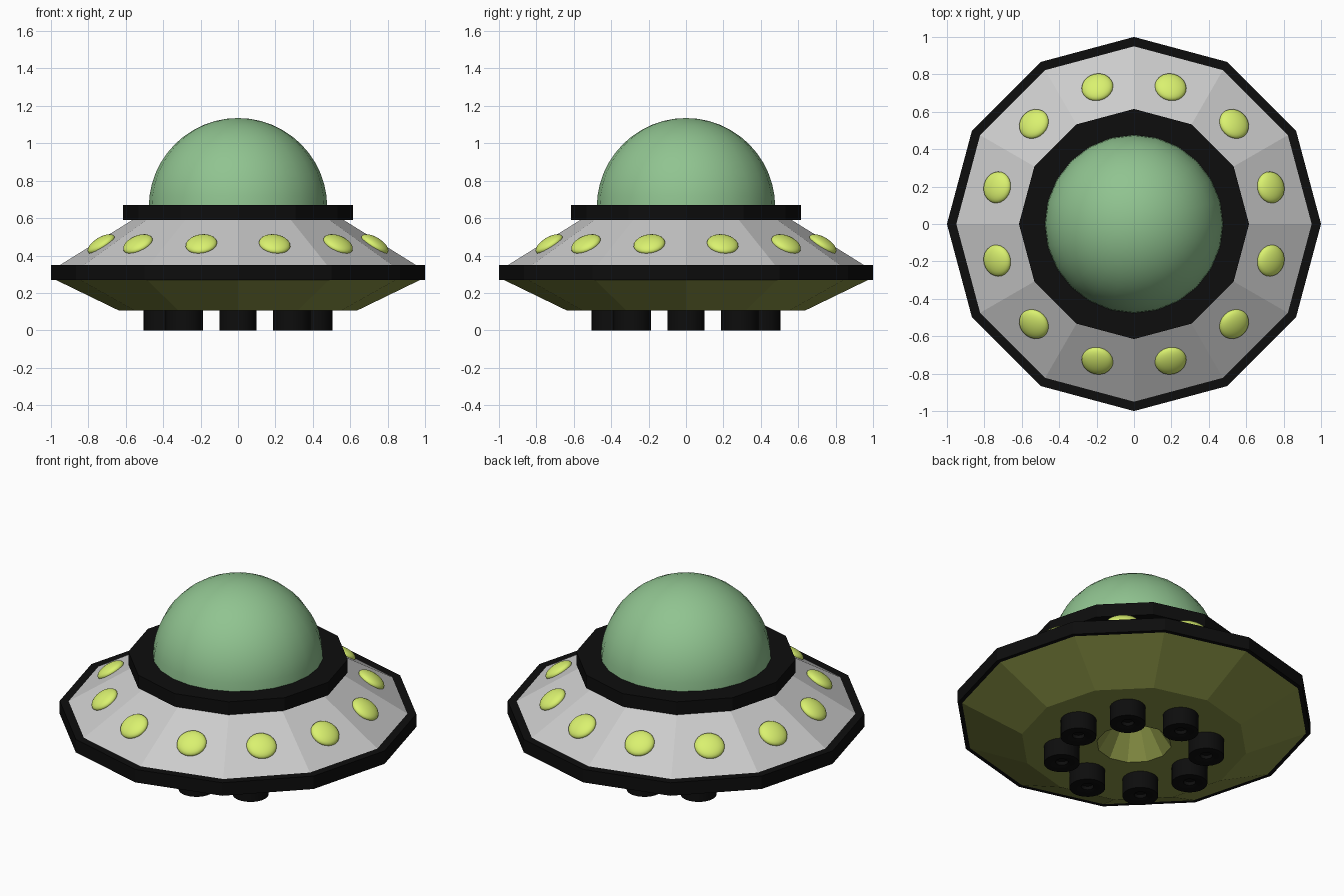
import bpy, math
from mathutils import Matrix

if "Cube" in bpy.data.objects:
    bpy.data.objects.remove(bpy.data.objects["Cube"])


def material(name, rgb):
    m = bpy.data.materials.new(name)
    m.diffuse_color = (*rgb, 1)
    m.use_nodes = True
    m.node_tree.nodes["Principled BSDF"].inputs["Base Color"].default_value = m.diffuse_color
    return m


black = material("black", (0.004, 0.004, 0.004))
green = material("dome_green", (0.28, 0.55, 0.28))
olive = material("hull_olive", (0.25, 0.29, 0.06))
lime = material("light_lime", (0.70, 0.88, 0.16))


def lathe(name, profile, sides, mat=None, closed=False, smooth=False, at=(0, 0, 0)):
    """Revolve (radius, z) points around z; radius 0 makes a single pole vertex."""
    verts, rings = [], []
    for r, z in profile:
        n = 1 if r == 0 else sides
        rings.append([len(verts) + i % n for i in range(sides)])
        verts += [(r * math.cos(math.tau * i / sides), r * math.sin(math.tau * i / sides), z)
                  for i in range(n)]
    pairs = list(zip(rings, rings[1:]))
    if closed:
        pairs.append((rings[-1], rings[0]))
    faces = []
    for a, b in pairs:
        for i in range(sides):
            j = (i + 1) % sides
            faces.append(list(dict.fromkeys((a[i], a[j], b[j], b[i]))))
    mesh = bpy.data.meshes.new(name)
    mesh.from_pydata(verts, [], faces)
    ob = bpy.data.objects.new(name, mesh)
    ob.location = at
    bpy.context.collection.objects.link(ob)
    if mat:
        mesh.materials.append(mat)
    if smooth:
        bpy.ops.object.select_all(action='DESELECT')
        ob.select_set(True)
        bpy.context.view_layer.objects.active = ob
        bpy.ops.object.shade_smooth_by_angle(angle=math.radians(35))
    return ob


# Twelve-sided saucer: olive underside with a central recess, grey upper deck
lathe("lower_hull", [(0, 0.34), (0.09, 0.29), (0.21, 0.105), (0.635, 0.105), (0.975, 0.27)], 12, olive)
lathe("upper_deck", [(0.95, 0.35), (0.565, 0.59)], 12)

# Black bands
lathe("outer_rim", [(0.94, 0.27), (1, 0.27), (1, 0.35), (0.94, 0.35)], 12, black, closed=True)
lathe("dome_collar", [(0.45, 0.59), (0.615, 0.59), (0.615, 0.67), (0.45, 0.67)], 12, black, closed=True)

# Glass dome
R = 0.477
dome = [(R * math.cos(math.pi * i / 24), 0.658 + R * math.sin(math.pi * i / 24)) for i in range(12)]
lathe("dome", dome + [(0, 0.658 + R)], 24, green, smooth=True)

# Lights lying on the deck facets
slope = math.atan2(0.24, 0.385 * math.cos(math.radians(15)))
ball = [(math.sin(math.pi * i / 12), -math.cos(math.pi * i / 12)) for i in range(1, 12)]
for k in range(12):
    light = lathe(f"light_{k + 1}", [(0, -1)] + ball + [(0, 1)], 24, lime, smooth=True)
    light.matrix_world = (Matrix.Rotation(math.radians(15 + 30 * k), 4, 'Z')
                          @ Matrix.Translation((0.757, 0, 0.46))
                          @ Matrix.Rotation(slope, 4, 'Y')
                          @ Matrix.Diagonal((0.083, 0.085, 0.036, 1)))

# Ring of eight thruster feet, each with a small socket
foot = [(0, 0.03), (0.035, 0.03), (0.035, 0.008), (0.06, 0), (0.1, 0), (0.1, 0.11), (0, 0.11)]
for k in range(8):
    a = math.tau * k / 8
    lathe(f"thruster_{k + 1}", foot, 24, black, smooth=True,
          at=(0.405 * math.cos(a), 0.405 * math.sin(a), 0))
